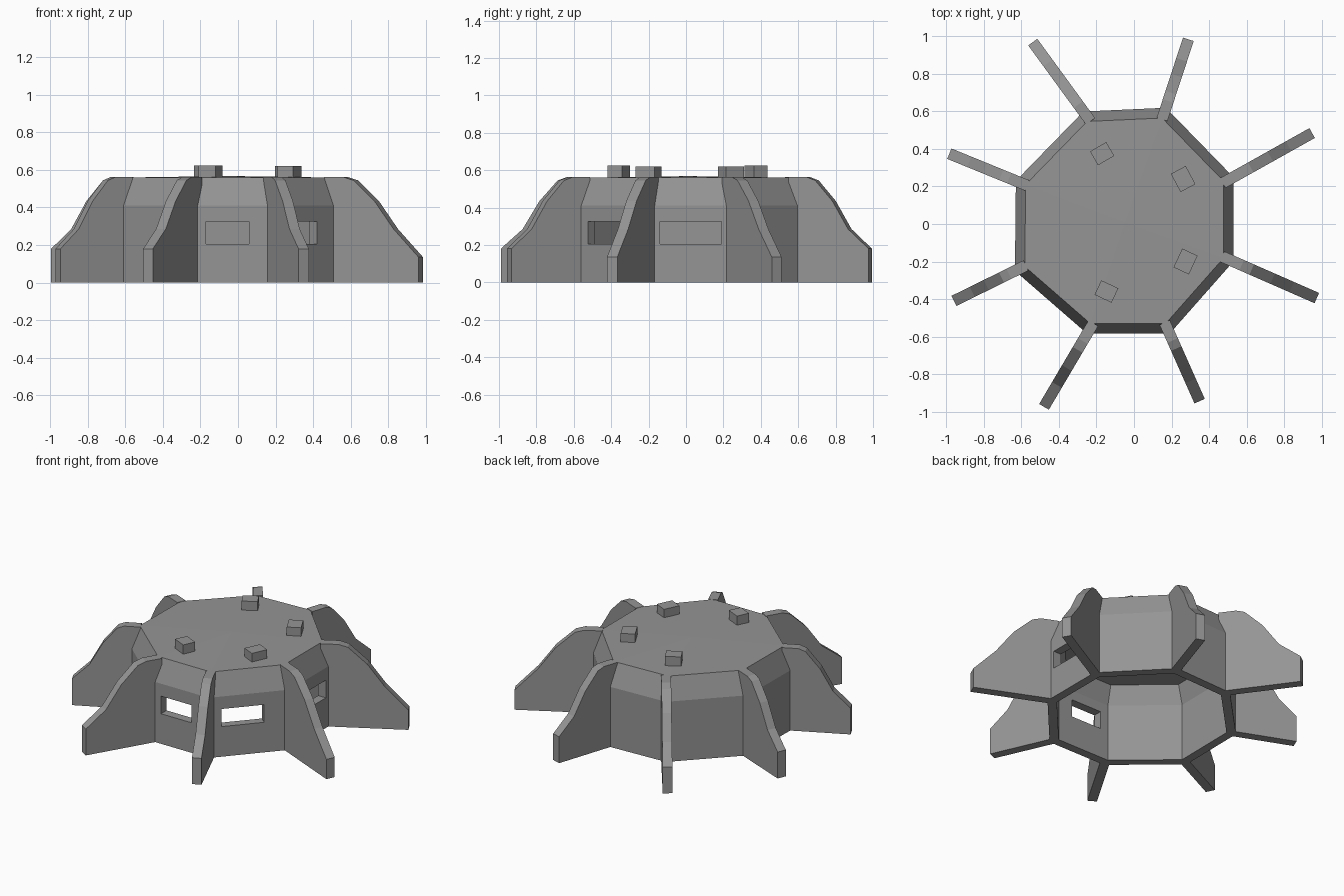
import bpy, bmesh, math
from mathutils import Vector, Matrix

old = bpy.data.objects.get("Cube")
if old:
    bpy.data.objects.remove(old, do_unlink=True)

grey = bpy.data.materials.new("concrete_grey")
grey.use_nodes = True
colour = (0.3, 0.3, 0.3, 1)
grey.diffuse_color = colour
grey.node_tree.nodes["Principled BSDF"].inputs["Base Color"].default_value = colour


def make_object(name, bm):
    bmesh.ops.recalc_face_normals(bm, faces=bm.faces)
    mesh = bpy.data.meshes.new(name)
    bm.to_mesh(mesh)
    bm.free()
    mesh.materials.append(grey)
    obj = bpy.data.objects.new(name, mesh)
    bpy.context.collection.objects.link(obj)
    return obj


def box(name, size, centre, angle):
    bm = bmesh.new()
    bmesh.ops.create_cube(bm, size=1)
    place = Matrix.Translation(centre) @ Matrix.Rotation(angle, 4, "Z")
    bm.transform(place @ Matrix.Diagonal((*size, 1)))
    return make_object(name, bm)


# Corners of the irregular octagon, with the fin tip beyond each one
CENTRE = Vector((-0.05, 0.01))
corners = [Vector(p) for p in ((0.19, -0.585), (0.53, -0.20), (0.53, 0.25), (0.17, 0.62),
                               (-0.27, 0.60), (-0.63, 0.23), (-0.635, -0.25), (-0.25, -0.585))]
tips = [Vector(p) for p in ((0.35, -0.945), (0.975, -0.395), (0.95, 0.485), (0.29, 0.985),
                            (-0.54, 0.97), (-0.985, 0.375), (-0.96, -0.41), (-0.48, -0.975))]
names = ["front_left", "left_front", "left_back", "back_left",
         "back_right", "right_back", "right_front", "front_right"]

# Hollow shell: outer wall, sloped shoulder, roof, then the inner faces
bm = bmesh.new()


def ring(factor, z):
    return [bm.verts.new((*(CENTRE + (c - CENTRE) * factor), z)) for c in corners]


rings = [ring(*r) for r in ((0.82, 0.51), (0.9, 0.39), (0.9, 0),
                            (1, 0), (1, 0.41), (0.91, 0.56))]
for low, high in zip(rings, rings[1:]):
    for i in range(8):
        j = (i + 1) % 8
        bm.faces.new((low[i], low[j], high[j], high[i]))
bm.faces.new(rings[0])
peak = bm.verts.new((*CENTRE, 0.568))
for i in range(8):
    bm.faces.new((rings[-1][i], rings[-1][(i + 1) % 8], peak))
shell = make_object("bunker_shell", bm)

# Slots and doorway: wall index, position along wall, width, bottom, top
openings = [(7, 0.44, 0.23, 0.205, 0.325), (0, 0.42, 0.27, 0.205, 0.325),
            (1, 0.50, 0.33, 0.205, 0.325), (2, 0.52, 0.26, 0.205, 0.325),
            (3, 0.56, 0.21, 0.205, 0.325), (5, 0.54, 0.36, -0.1, 0.41)]
for i, along, width, bottom, top in openings:
    a, b = corners[i], corners[(i + 1) % 8]
    d = b - a
    p = a.lerp(b, along)
    cutter = box("opening_cutter", (width, 0.2, top - bottom),
                 (p.x, p.y, (top + bottom) / 2), math.atan2(d.y, d.x))
    cutter.hide_render = True
    mod = shell.modifiers.new("opening", "BOOLEAN")
    mod.operation = "DIFFERENCE"
    mod.solver = "EXACT"
    mod.object = cutter
    bpy.context.view_layer.objects.active = shell
    bpy.ops.object.modifier_apply(modifier=mod.name)
    bpy.data.objects.remove(cutter, do_unlink=True)

# Buttress fins, one on each corner
THICK = 0.06
for name, c, t in zip(names, corners, tips):
    length = (t - c).length
    out = (t - c).normalized()
    side = Vector((-out.y, out.x)) * THICK / 2
    tip_z = 0.135 if name.startswith("left") else 0.18
    profile = [(-0.03, 0), (length, 0), (length, tip_z), (length * 0.7, 0.285),
               (length * 0.47, 0.435), (length * 0.22, 0.545), (length * 0.1, 0.562),
               (-0.065, 0.562), (-0.065, 0.52), (-0.03, 0.41)]
    bm = bmesh.new()
    loops = [[bm.verts.new((*(c + out * s + side * k), z)) for s, z in profile]
             for k in (-1, 1)]
    for loop in loops:
        bm.faces.new(loop)
    for i in range(len(profile)):
        j = (i + 1) % len(profile)
        bm.faces.new((loops[0][i], loops[0][j], loops[1][j], loops[1][i]))
    make_object(name + "_fin", bm)

# Small blocks on the roof
for n, (x, y, deg, top) in enumerate(((-0.17, 0.375, 30, 0.625), (0.262, 0.24, 28, 0.62),
                                      (0.275, -0.2, -25, 0.62), (-0.147, -0.36, -25, 0.625))):
    size = (0.1, 0.085, 0.075) if abs(y) > 0.3 else (0.09, 0.11, 0.075)
    box(f"roof_block_{n + 1}", size, (x, y, top - 0.0375), math.radians(deg))
